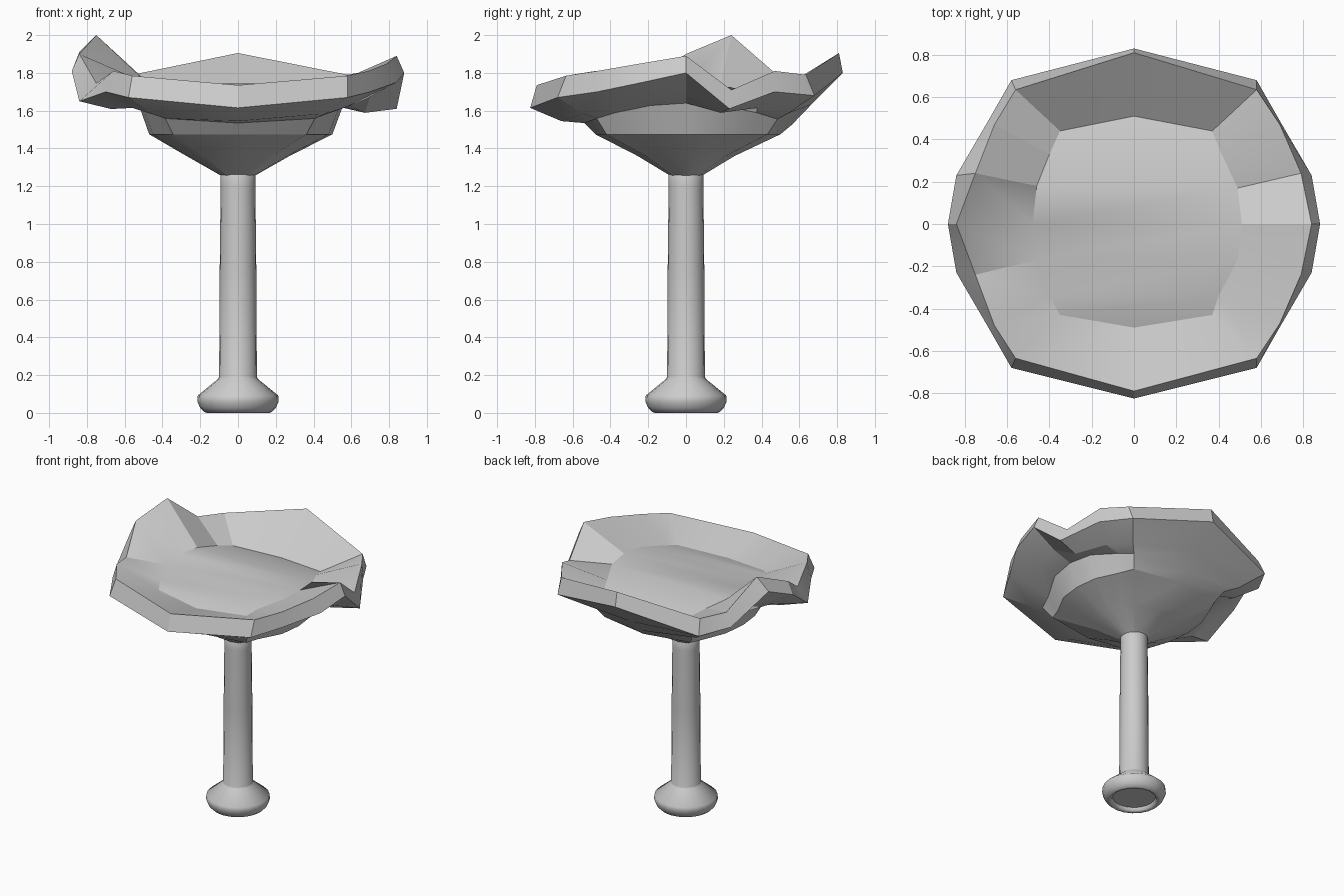
import bpy, bmesh, math

if "Cube" in bpy.data.objects:
    bpy.data.objects.remove(bpy.data.objects["Cube"])


def skin(name, rings, angle, close):
    """Skin equal-length closed rings of points; close(bm, last_row) caps the end."""
    bm = bmesh.new()
    rows = [[bm.verts.new(p) for p in ring] for ring in rings]
    n = len(rows[0])
    for a, b in zip(rows, rows[1:]):
        for i in range(n):
            j = (i + 1) % n
            bm.faces.new((a[i], a[j], b[j], b[i]))
    close(bm, rows[-1])
    bmesh.ops.recalc_face_normals(bm, faces=bm.faces)
    mesh = bpy.data.meshes.new(name)
    bm.to_mesh(mesh)
    bm.free()
    ob = bpy.data.objects.new(name, mesh)
    bpy.context.collection.objects.link(ob)
    bpy.ops.object.select_all(action='DESELECT')
    bpy.context.view_layer.objects.active = ob
    ob.select_set(True)
    bpy.ops.object.shade_smooth_by_angle(angle=math.radians(angle))
    return ob


def circle(r, z, n=20):
    return [(r * math.cos(math.tau * i / n), r * math.sin(math.tau * i / n), z)
            for i in range(n)]


# Wavy outer lip, counter-clockwise from +x
outer = [(.88, 0, 1.80), (.84, .23, 1.61), (.70, .47, 1.70), (.58, .68, 1.68),
         (0, .83, 1.80), (-.58, .68, 1.68), (-.70, .47, 1.70), (-.84, .23, 1.91),
         (-.88, 0, 1.81), (-.84, -.23, 1.65), (-.70, -.47, 1.70), (-.58, -.68, 1.67),
         (0, -.825, 1.615), (.58, -.68, 1.67), (.70, -.47, 1.70), (.84, -.23, 1.75)]
# Upper rim: slightly inside the lip, about 0.1 higher
rim_z = [1.89, 1.71, 1.81, 1.79, 1.905, 1.79, 1.80, 2.0,
         1.90, 1.745, 1.81, 1.785, 1.735, 1.785, 1.81, 1.85]
rim_x = [.84, .79, .69, .58, 0, -.56, -.66, -.75, -.84, -.75, -.66, -.56, 0, .58, .69, .79]
rim_y = [0, .24, .47, .635, .81, .635, .47, .24, 0, -.24, -.48, -.635, -.79, -.635, -.47, -.24]
rim = list(zip(rim_x, rim_y, rim_z))
# Edge of the floor, which arches gently from front to back
floor_xy = [(.51, 0), (.49, .17), (.41, .34), (.37, .44), (0, .51), (-.35, .44),
            (-.40, .33), (-.46, .18), (-.48, 0), (-.46, -.17), (-.40, -.34), (-.35, -.43),
            (0, -.49), (.37, -.43), (.40, -.34), (.49, -.17)]
floor = [(x, y, 1.745 - .35 * y * y) for x, y in floor_xy]

# Underside rings: cone, shoulder below the floor, undercut of the lip
neck = [(x * .10, y * .10, 1.255) for x, y, z in outer]
cone = [(x * .31, y * .31, 1.36) for x, y, z in outer]
belly = [(x * .98, y * .98, 1.475) for x, y, z in floor]
shoulder = [(x * 1.1, y * 1.1, 1.64 - .44 * y * y) for x, y, z in floor]
undercut = [(o[0] * .8, o[1] * .8, (o[2] + s[2]) / 2 - .03) for o, s in zip(outer, shoulder)]


def close_floor(bm, v):
    right, left = [3, 2, 1, 0, 15, 14, 13], [5, 6, 7, 8, 9, 10, 11]
    bm.faces.new((v[3], v[4], v[5]))
    bm.faces.new((v[11], v[12], v[13]))
    for k in range(6):
        bm.faces.new((v[right[k]], v[left[k]], v[left[k + 1]], v[right[k + 1]]))


# Bowl
skin("bowl", [neck, cone, belly, shoulder, undercut, outer, rim, floor], 22, close_floor)

# Stem with flared foot, hollow underneath
profile = [(.085, 1.275), (.093, 1.26), (.092, 1.20), (.097, .75), (.10, .19), (.105, .18),
           (.213, .092), (.215, .06), (.20, .025), (.18, .005), (.165, 0), (.15, .01),
           (.145, .03)]
skin("stem", [circle(r, z) for r, z in profile], 60, lambda bm, v: bm.faces.new(v))
